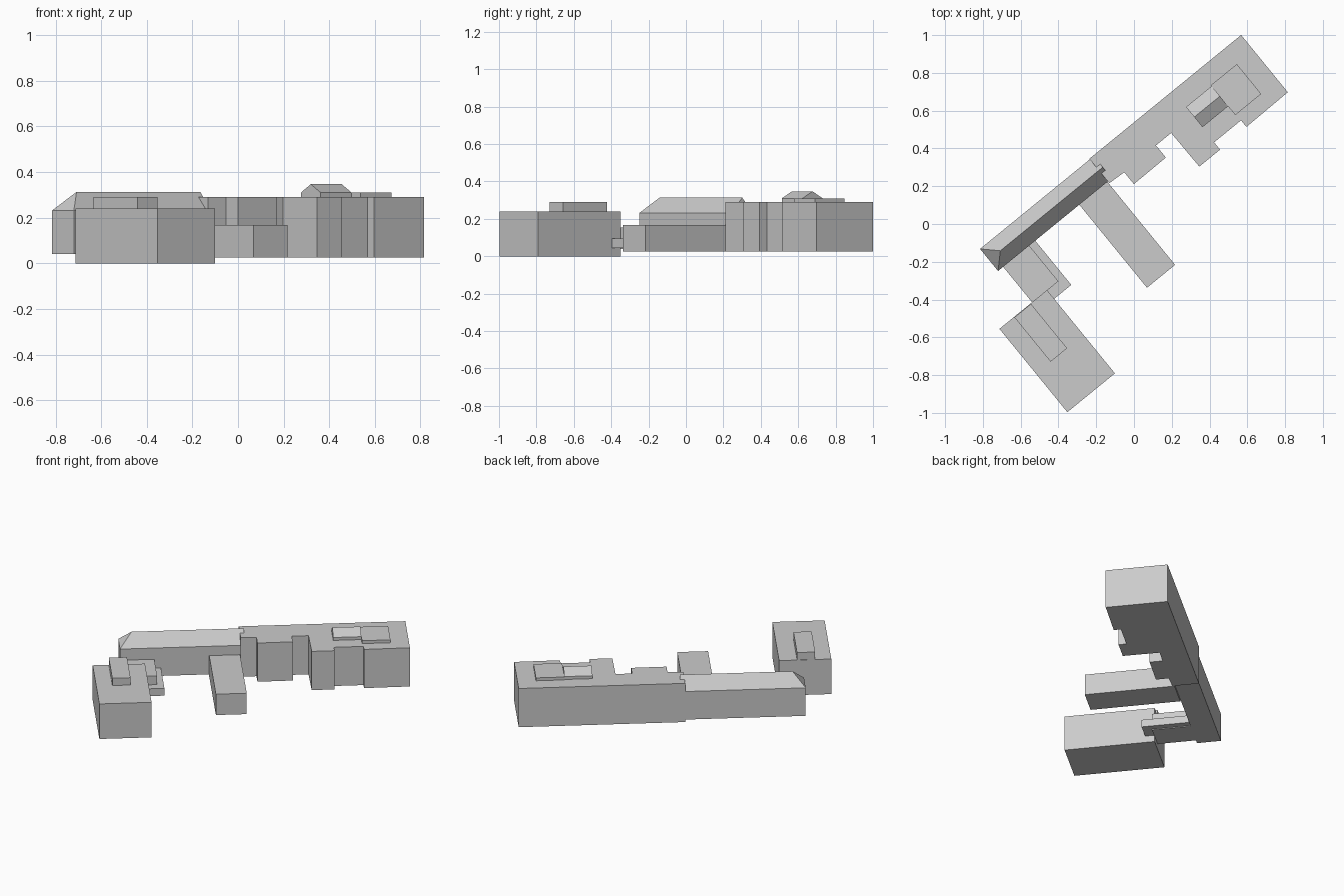
import bpy, bmesh
from mathutils import Matrix, Vector

cube = bpy.data.objects.get("Cube")
if cube:
    bpy.data.objects.remove(cube, do_unlink=True)

# One plain grey for the whole complex
grey = bpy.data.materials.new("plain_grey")
grey.use_nodes = True
COLOUR = (0.6, 0.6, 0.6, 1)
grey.diffuse_color = COLOUR
grey.node_tree.nodes["Principled BSDF"].inputs["Base Color"].default_value = COLOUR

# Site axes: u runs along the main building, v across it
U = Vector((0.775, 0.632, 0))
V = Vector((-0.632, 0.775, 0))
SITE = Matrix((U, V, Vector((0, 0, 1)))).transposed()


def finish(name, bm):
    bmesh.ops.recalc_face_normals(bm, faces=bm.faces)
    bmesh.ops.transform(bm, matrix=SITE.to_4x4(), verts=bm.verts)
    mesh = bpy.data.meshes.new(name)
    bm.to_mesh(mesh)
    bm.free()
    mesh.materials.append(grey)
    obj = bpy.data.objects.new(name, mesh)
    bpy.context.collection.objects.link(obj)
    return obj


def prism(name, outline, z0, z1):
    """Extrude a site-plan outline from z0 up to z1."""
    bm = bmesh.new()
    base = bm.faces.new([bm.verts.new((u, v, z0)) for u, v in outline])
    top = bmesh.ops.extrude_face_region(bm, geom=[base])
    verts = [g for g in top["geom"] if isinstance(g, bmesh.types.BMVert)]
    bmesh.ops.translate(bm, verts=verts, vec=(0, 0, z1 - z0))
    return finish(name, bm)


def box(name, u0, u1, v0, v1, z0, z1):
    return prism(name, [(u0, v0), (u1, v0), (u1, v1), (u0, v1)], z0, z1)


def roofed(name, u0, u1, v0, v1, z0, eave, ridge, hip=0):
    """Box with a pitched roof; hip slopes the u0 end inward."""
    bm = bmesh.new()
    plan = [(u0, v0), (u1, v0), (u1, v1), (u0, v1)]
    low = [bm.verts.new((u, v, z0)) for u, v in plan]
    top = [bm.verts.new((u, v, eave)) for u, v in plan]
    vm = (v0 + v1) / 2
    a = bm.verts.new((u0 + hip, vm, ridge))
    b = bm.verts.new((u1, vm, ridge))
    bm.faces.new(low)
    for i in range(4):
        j = (i + 1) % 4
        bm.faces.new((low[i], low[j], top[j], top[i]))
    bm.faces.new((top[0], top[1], b, a))
    bm.faces.new((top[1], top[2], b))
    bm.faces.new((top[2], top[3], a, b))
    bm.faces.new((top[3], top[0], a))
    return finish(name, bm)


# Main flat-roofed building with its stepped front
prism("main_building", [
    (0.035, 0.417), (1.072, 0.417), (1.072, 0.026), (0.786, 0.022),
    (0.786, 0.067), (0.602, 0.067), (0.602, 0.017), (0.46, 0.017),
    (0.457, 0.249), (0.353, 0.249), (0.353, 0.166), (0.133, 0.164),
    (0.133, 0.245), (0.035, 0.25)], 0.025, 0.29)

# Rooftop structures
box("roof_slab", 0.78, 0.957, 0.108, 0.312, 0.285, 0.31)
roofed("roof_skylight", 0.605, 0.78, 0.168, 0.306, 0.285, 0.31, 0.347)

# Long hall with pitched roof, hipped at the far end
roofed("long_hall", -0.715, 0.062, 0.262, 0.413, 0.04, 0.232, 0.313, hip=0.077)

# Low wing projecting forward
box("front_wing", -0.16, 0.032, -0.305, 0.262, 0.025, 0.168)

# Detached block, its roof slab and the link to the hall
box("corner_block", -0.903, -0.578, -0.549, 0.02, 0, 0.24)
box("block_roof_slab", -0.803, -0.69, -0.286, 0.017, 0.235, 0.29)
box("link_building", -0.68, -0.502, 0.018, 0.27, 0.04, 0.155)
box("link_terrace", -0.582, -0.461, -0.04, 0.27, 0.045, 0.095)
